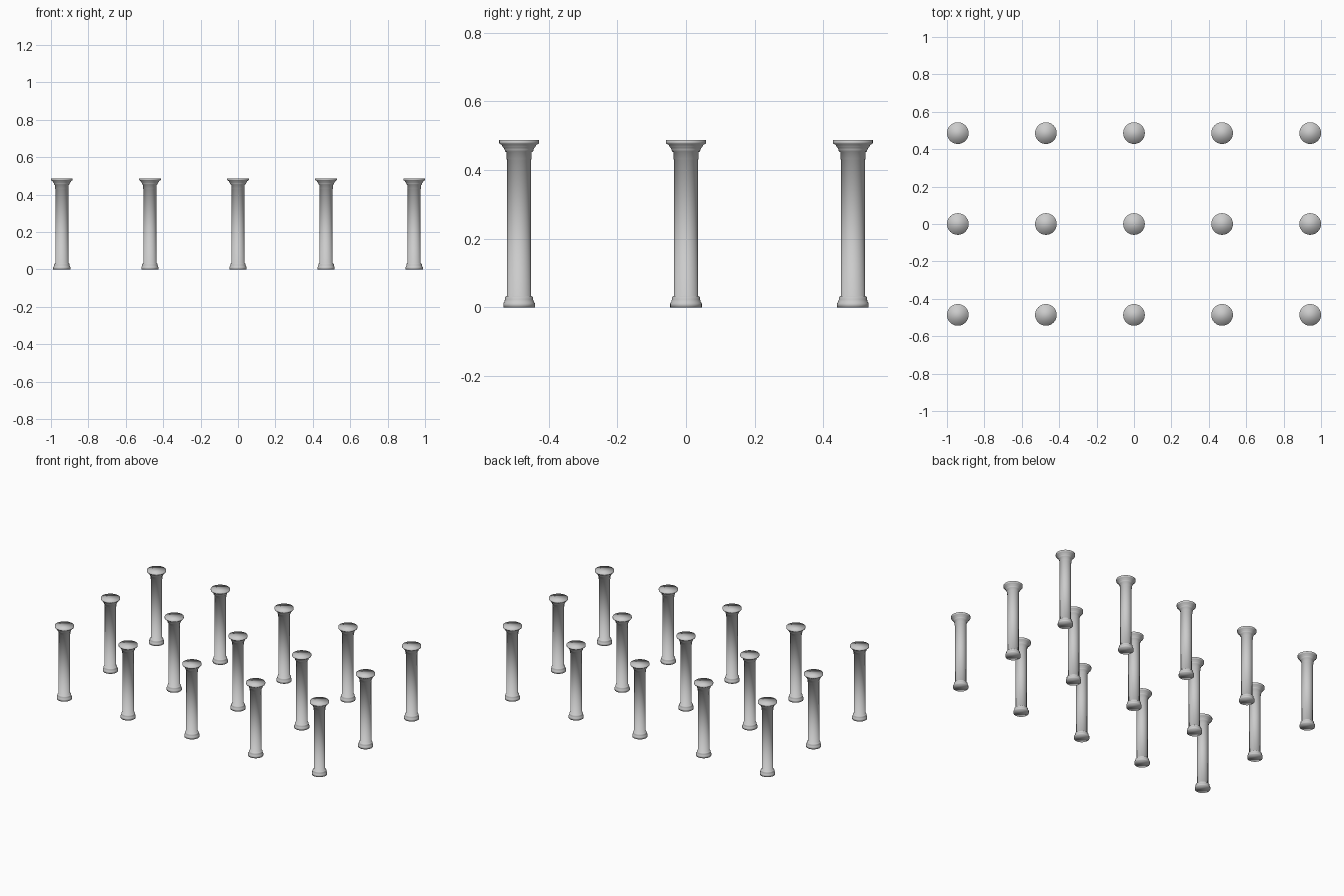
import bpy, bmesh, math

if "Cube" in bpy.data.objects:
    bpy.data.objects.remove(bpy.data.objects["Cube"])

SIDES = 32


def lathe(name, profile):
    """Closed round solid from (radius, height) points, bottom to top."""
    bm = bmesh.new()
    rings = []
    for r, z in profile:
        rings.append([bm.verts.new((r * math.cos(2 * math.pi * i / SIDES),
                                    r * math.sin(2 * math.pi * i / SIDES), z))
                      for i in range(SIDES)])
    for a, b in zip(rings, rings[1:]):
        for i in range(SIDES):
            j = (i + 1) % SIDES
            bm.faces.new((a[i], a[j], b[j], b[i]))
    bm.faces.new(rings[0][::-1])
    bm.faces.new(rings[-1])
    # smooth curved walls, keep the mouldings crisp
    for f in bm.faces:
        f.smooth = True
    for e in bm.edges:
        e.smooth = e.calc_face_angle(0) < math.radians(30)
    mesh = bpy.data.meshes.new(name)
    bm.to_mesh(mesh)
    bm.free()
    return mesh


# One continuous column: base mouldings, shaft, neck band, flared capital
column = lathe("column", [
    (0.046, 0.0), (0.046, 0.012), (0.043, 0.016), (0.042, 0.020),
    (0.041, 0.023), (0.041, 0.029), (0.039, 0.032), (0.0345, 0.033),
    (0.0345, 0.430),                                        # shaft
    (0.036, 0.431), (0.036, 0.452),                         # neck band
    (0.041, 0.454), (0.042, 0.460), (0.045, 0.465), (0.048, 0.468),
    (0.050, 0.473), (0.057, 0.477), (0.058, 0.479), (0.058, 0.4875),
])

# Grid of five by three columns
for row in range(3):
    for col in range(5):
        ob = bpy.data.objects.new(f"column_{row + 1}_{col + 1}", column)
        ob.location = ((col - 2) * 0.471, (row - 1) * 0.486, 0)
        bpy.context.collection.objects.link(ob)
